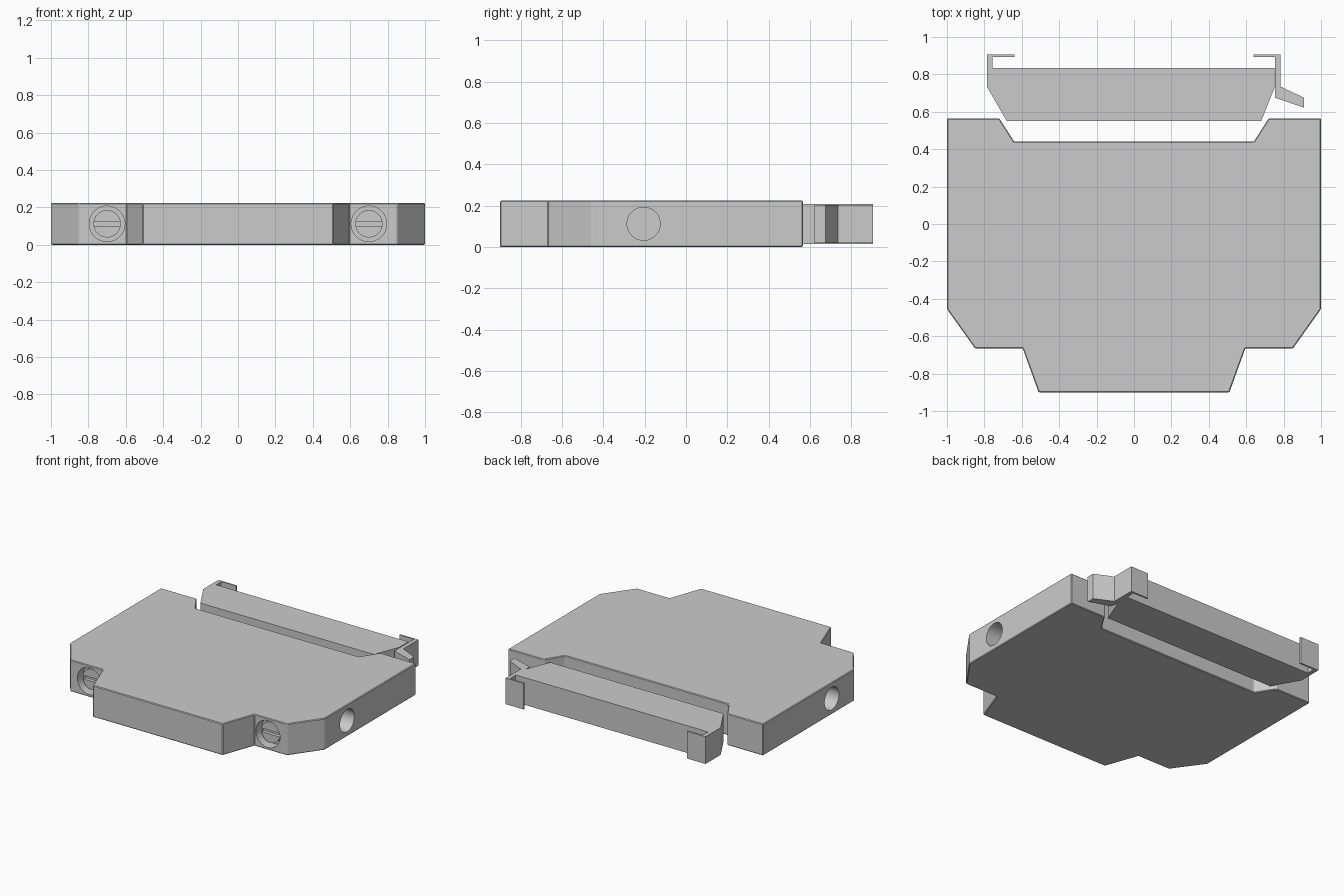
import bpy, bmesh
from math import pi

if "Cube" in bpy.data.objects:
    bpy.data.objects.remove(bpy.data.objects["Cube"])


def mirror_x(half):
    return half + [(-x, y) for x, y in reversed(half)]


def prism(name, pts, z0, z1, bevel=0.0):
    bm = bmesh.new()
    face = bm.faces.new([bm.verts.new((x, y, z0)) for x, y in pts])
    ext = bmesh.ops.extrude_face_region(bm, geom=[face])
    verts = [v for v in ext["geom"] if isinstance(v, bmesh.types.BMVert)]
    bmesh.ops.translate(bm, verts=verts, vec=(0, 0, z1 - z0))
    bmesh.ops.recalc_face_normals(bm, faces=bm.faces[:])
    mesh = bpy.data.meshes.new(name)
    bm.to_mesh(mesh)
    bm.free()
    ob = bpy.data.objects.new(name, mesh)
    bpy.context.collection.objects.link(ob)
    if bevel:
        m = ob.modifiers.new("edge_bevel", 'BEVEL')
        m.width, m.segments = bevel, 1
    return ob


def cylinder(name, loc, r, depth, rot):
    bpy.ops.mesh.primitive_cylinder_add(vertices=48, radius=r, depth=depth,
                                        location=loc, rotation=rot)
    ob = bpy.context.object
    ob.name = name
    bpy.ops.object.shade_smooth_by_angle(angle=pi / 6)
    return ob


def cut(target, cutter):
    m = target.modifiers.new("cut", 'BOOLEAN')
    m.operation, m.object, m.solver = 'DIFFERENCE', cutter, 'EXACT'
    cutter.hide_render = True
    cutter.hide_set(True)


ALONG_X, ALONG_Y = (0, pi / 2, 0), (pi / 2, 0, 0)
ZC = 0.112

# Flat housing with stepped front and notched back
body = prism("housing", mirror_x([(0.51, -0.9), (0.595, -0.665), (0.85, -0.665),
                                  (1, -0.455), (1, 0.565), (0.72, 0.565),
                                  (0.64, 0.44)]), 0, 0.224, 0.005)

for side, s in (("left", -1), ("right", 1)):
    # Wire entry hole in the side
    cut(body, cylinder(side + "_wire_hole_cutter", (s * 0.95, -0.205, ZC), 0.08, 0.5, ALONG_X))
    # Screw well and slotted screw in the front shoulder
    x = s * 0.7
    cut(body, cylinder(side + "_screw_well_cutter", (x, -0.665, ZC), 0.095, 0.14, ALONG_Y))
    screw = cylinder(side + "_terminal_screw", (x, -0.59, ZC), 0.073, 0.09, ALONG_Y)
    slot = prism(side + "_slot_cutter", [(x - 0.1, -0.7), (x + 0.1, -0.7),
                                         (x + 0.1, -0.61), (x - 0.1, -0.61)],
                 ZC - 0.013, ZC + 0.013)
    cut(screw, slot)

# Rail foot with fixed hook on its left end
prism("rail_foot", [(-0.68, 0.55), (0.68, 0.55), (0.752, 0.73), (0.752, 0.835),
                    (-0.757, 0.835), (-0.757, 0.893), (-0.64, 0.893),
                    (-0.64, 0.905), (-0.787, 0.905), (-0.787, 0.735)], 0.015, 0.208)

# Release clip with angled lever on the right end
prism("release_clip", [(0.64, 0.905), (0.782, 0.905), (0.782, 0.735),
                       (0.91, 0.675), (0.91, 0.622), (0.754, 0.675),
                       (0.754, 0.893), (0.64, 0.893)], 0.02, 0.204)
